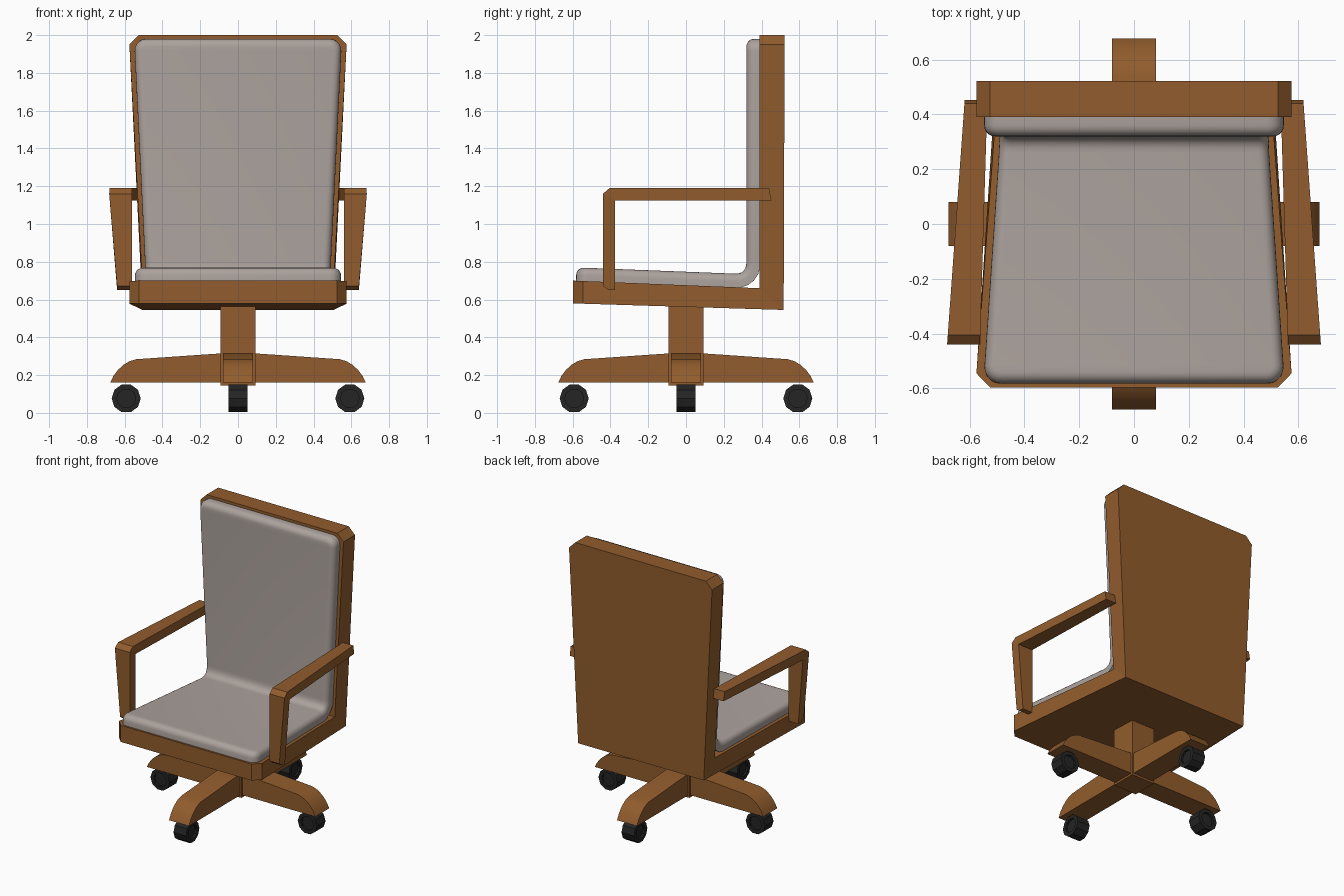
import bpy, bmesh, math
from mathutils import Vector, Matrix

if "Cube" in bpy.data.objects:
    bpy.data.objects.remove(bpy.data.objects["Cube"])


def material(name, rgb):
    m = bpy.data.materials.new(name)
    m.diffuse_color = (*rgb, 1)
    m.use_nodes = True
    m.node_tree.nodes["Principled BSDF"].inputs["Base Color"].default_value = m.diffuse_color
    return m


WOOD = material("brown wood", (0.285, 0.108, 0.026))
FABRIC = material("warm grey fabric", (0.41, 0.36, 0.335))
RUBBER = material("black rubber", (0.018, 0.018, 0.018))


def finish(name, bm, mat, smooth=None):
    bmesh.ops.recalc_face_normals(bm, faces=bm.faces[:])
    me = bpy.data.meshes.new(name)
    bm.to_mesh(me)
    bm.free()
    me.materials.append(mat)
    ob = bpy.data.objects.new(name, me)
    bpy.context.collection.objects.link(ob)
    if smooth:
        bpy.ops.object.select_all(action='DESELECT')
        ob.select_set(True)
        bpy.context.view_layer.objects.active = ob
        bpy.ops.object.shade_smooth_by_angle(angle=math.radians(smooth))
    return ob


def loft(bm, rings):
    """Join closed rings of equal length; returns vertex rings."""
    vs = [[bm.verts.new(p) for p in r] for r in rings]
    n = len(vs[0])
    for a, b in zip(vs, vs[1:]):
        for i in range(n):
            bm.faces.new((a[i], a[(i + 1) % n], b[(i + 1) % n], b[i]))
    return vs


# L-shaped wooden shell: sections of (outer y, z), (inner y, z), half width
bm = bmesh.new()
sections = [((-.597, .58), (-.597, .70), .525), ((-.545, .578), (-.545, .698), .575),
            ((.517, .545), (.39, .66), .505), ((.522, 1.95), (.39, 1.95), .575),
            ((.522, 2.0), (.39, 2.0), .525)]
vs = loft(bm, [[(-w, *o), (w, *o), (w, *i), (-w, *i)] for o, i, w in sections])
bm.faces.new(vs[0])
bm.faces.new(vs[-1])
finish("seat_shell", bm, WOOD)

# Cushion: rounded sheet wrapped along the seat and up the back
A, B, K, C, D = [Vector(p) for p in
                 ((-.58, .77), (.26, .737), (.32, .735), (.32, .80), (.32, 1.98))]
LA, LF, LB = (B - A).length, .09, (D - C).length
S = LA + LF + LB


def wrap(x, s, h):
    if s <= LA:
        p, t = A.lerp(B, s / LA), B - A
    elif s < LA + LF:
        u = (s - LA) / LF
        p = B.lerp(K, u).lerp(K.lerp(C, u), u)
        t = K.lerp(C, u) - B.lerp(K, u)
    else:
        p, t = C.lerp(D, (s - LA - LF) / LB), D - C
    t = t.normalized()
    return (x, p.x + t.y * h, p.y - t.x * h)


def half_width(s):
    mid = LA + LF / 2
    return .49 + .06 * (1 - s / mid if s < mid else (s - mid) / (S - mid))


def cushion_ring(d, h):
    r = .065 - d
    arc = [i * math.pi / 10 for i in range(6)]
    chain = [(r * (1 - math.sin(a)), d + r * (1 - math.cos(a))) for a in arc]
    chain += [(0, LA + LF * i / 6) for i in range(7)]
    chain += [(r * (1 - math.sin(a)), S - d - r * (1 - math.cos(a))) for a in reversed(arc)]
    side = [(half_width(s) - d - c, s) for c, s in chain]
    return [wrap(x, s, h) for x, s in side] + [wrap(-x, s, h) for x, s in reversed(side)]


bm = bmesh.new()
R = .04
rings = [cushion_ring(0, .075)]
rings += [cushion_ring(R * (1 - math.cos(a)), R * (1 - math.sin(a)))
          for a in [i * math.pi / 10 for i in range(6)]]
vs = loft(bm, rings)
for ring in (vs[0], vs[-1]):
    n = len(ring)
    for i in range(n // 2 - 1):
        bm.faces.new((ring[i], ring[i + 1], ring[n - 2 - i], ring[n - 1 - i]))
finish("cushion", bm, FABRIC, 50)

# Armrests: side profile with inner and outer x following post and rail
ARM = [(-.44, .672), (-.41, .65), (-.375, .65), (-.375, 1.125),
       (.452, 1.125), (.44, 1.19), (-.405, 1.19), (-.44, 1.16)]


def arm_x(y, z):
    if z < 1:
        return .56, .64
    u = (y + .44) / .89
    return .562 - .027 * u, .682 - .064 * u


for sgn, label in ((-1, "left"), (1, "right")):
    bm = bmesh.new()
    inn, out = loft(bm, [[(sgn * arm_x(y, z)[k], y, z) for y, z in ARM] for k in (0, 1)])
    for ring in (inn, out):
        bm.faces.new([ring[i] for i in (0, 1, 2, 3, 7)])
        bm.faces.new([ring[i] for i in (3, 4, 5, 6, 7)])
    finish(label + "_armrest", bm, WOOD)

# Square centre column
bm = bmesh.new()
bmesh.ops.create_cube(bm, size=1, matrix=Matrix.Translation((0, 0, .36)) @
                      Matrix.Diagonal((.185, .185, .43, 1)))
finish("column", bm, WOOD)

# Four curved legs, each with a castor
LEG = [(0, .16), (.677, .16), (.66, .195), (.635, .228), (.605, .255),
       (.575, .273), (.54, .284), (.09, .315), (0, .315)]
for k in range(4):
    rot = Matrix.Rotation(k * math.pi / 2, 4, 'Z')
    bm = bmesh.new()
    a, b = loft(bm, [[(x, y, z) for x, z in LEG] for y in (-.08, .08)])
    bm.faces.new(a)
    bm.faces.new(b)
    bm.transform(rot)
    finish("leg_%d" % (k + 1), bm, WOOD, 30)

    # Ten-sided wheel with recessed hub faces
    bm = bmesh.new()
    hub = [(.05, -.035), (.05, -.05), (.077, -.05), (.077, .05), (.05, .05), (.05, .035)]
    vs = loft(bm, [[(.592 + r * math.cos(i * math.pi / 5), y, .077 + r * math.sin(i * math.pi / 5))
                    for i in range(10)] for r, y in hub])
    bm.faces.new(vs[0])
    bm.faces.new(vs[-1])
    bm.transform(rot)
    finish("castor_%d" % (k + 1), bm, RUBBER)
